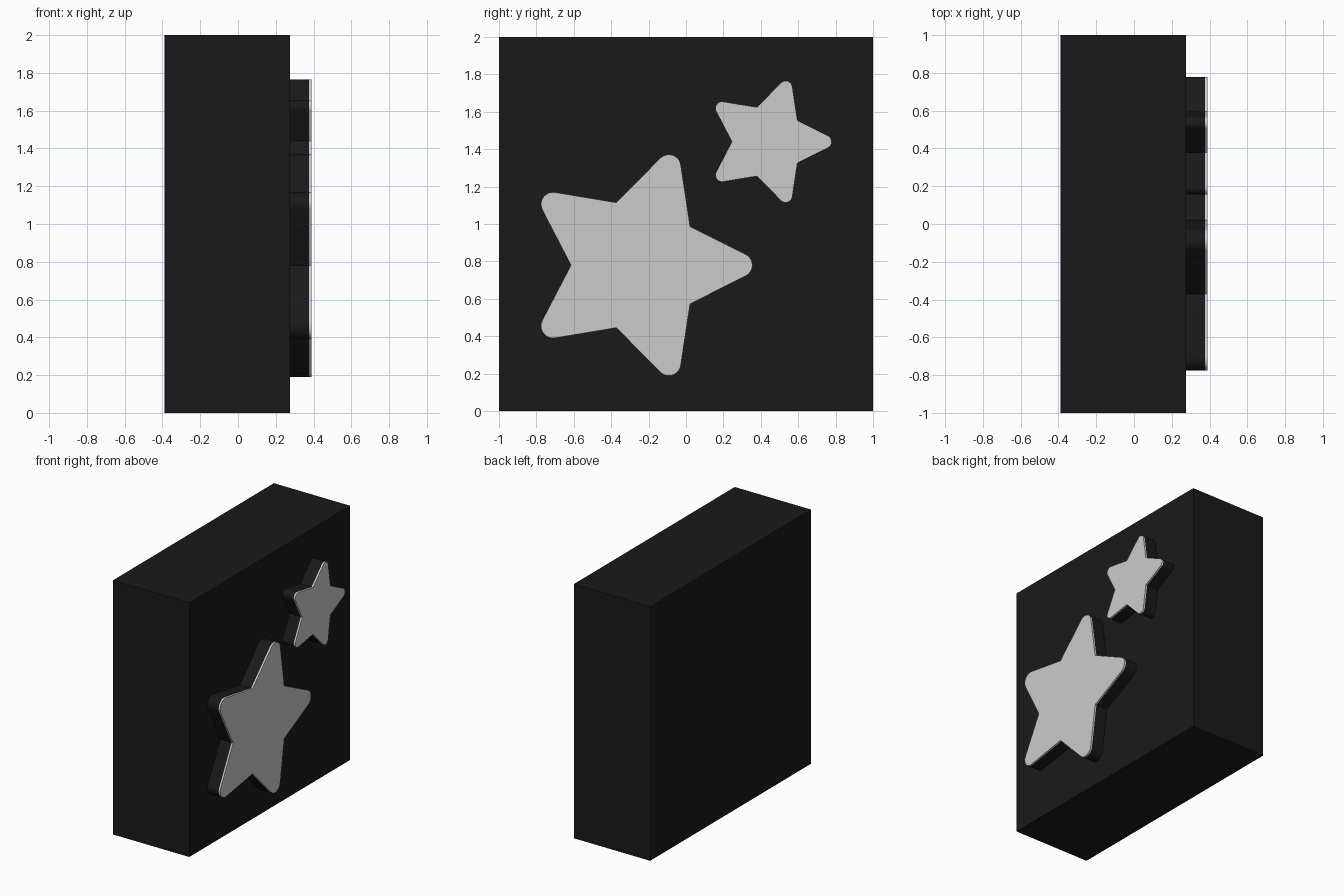
import bpy, bmesh
from math import sin, cos, pi, radians

if "Cube" in bpy.data.objects:
    bpy.data.objects.remove(bpy.data.objects["Cube"])

BACK, FACE, RIM, FRONT = -0.388, 0.276, 0.375, 0.388

black = bpy.data.materials.new("black")
black.diffuse_color = (0.01, 0.01, 0.01, 1)
black.use_nodes = True
black.node_tree.nodes["Principled BSDF"].inputs["Base Color"].default_value = black.diffuse_color


def prism(name, outline, x0, x1, mat=None):
    """Extrude a (y, z) outline along x."""
    bm = bmesh.new()
    face = bm.faces.new([bm.verts.new((x0, y, z)) for y, z in outline])
    ext = bmesh.ops.extrude_face_region(bm, geom=[face], use_keep_orig=True)
    top = [g for g in ext["geom"] if isinstance(g, bmesh.types.BMVert)]
    bmesh.ops.translate(bm, verts=top, vec=(x1 - x0, 0, 0))
    bmesh.ops.recalc_face_normals(bm, faces=bm.faces[:])
    mesh = bpy.data.meshes.new(name)
    bm.to_mesh(mesh)
    bm.free()
    obj = bpy.data.objects.new(name, mesh)
    bpy.context.collection.objects.link(obj)
    if mat:
        mesh.materials.append(mat)
    bpy.ops.object.select_all(action='DESELECT')
    obj.select_set(True)
    bpy.context.view_layer.objects.active = obj
    bpy.ops.object.shade_smooth_by_angle(angle=radians(25))
    return obj


def star(cy, cz, scale, steps=12):
    """Five-pointed star with rounded tips, one tip towards +y."""
    inner, tip_centre, tip_radius = 0.352 * scale, 0.553 * scale, 0.065 * scale
    sweep = radians(63.4)
    pts = []
    for i in range(5):
        a = i * 2 * pi / 5
        oy, oz = cy + tip_centre * cos(a), cz + tip_centre * sin(a)
        for k in range(steps + 1):
            t = a - sweep + 2 * sweep * k / steps
            pts.append((oy + tip_radius * cos(t), oz + tip_radius * sin(t)))
        v = a + pi / 5
        pts.append((cy + inner * cos(v), cz + inner * sin(v)))
    return pts


# Square block
prism("block", [(-1, 0), (1, 0), (1, 2), (-1, 2)], BACK, FACE, black)

# Raised stars: black body with a thin grey cap
for label, cy, cz, scale in (("large", -0.263, 0.78, 1.0), ("small", 0.439, 1.44, 0.55)):
    outline = star(cy, cz, scale)
    prism(label + "_star_body", outline, FACE, RIM, black)
    prism(label + "_star_cap", outline, RIM, FRONT)
